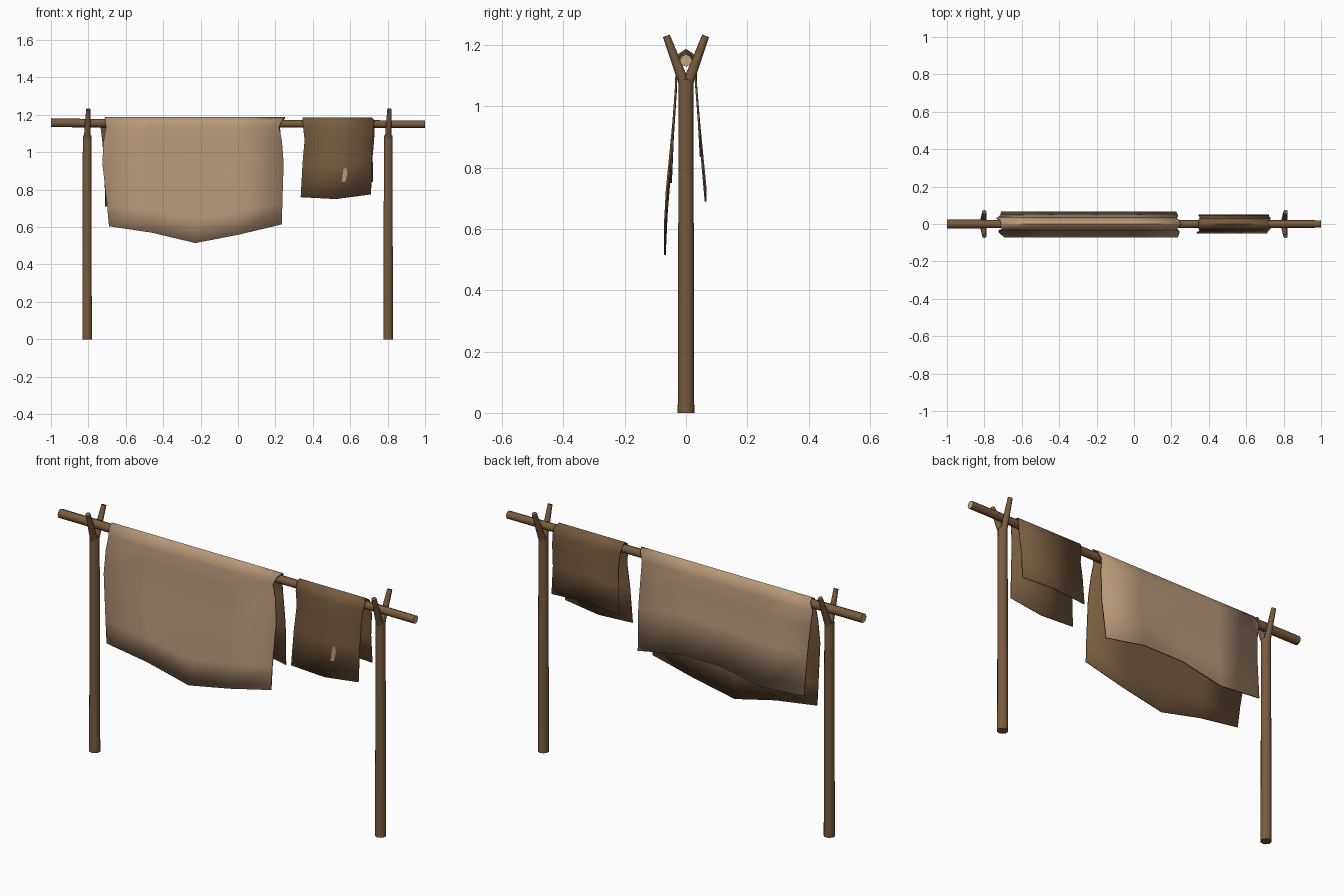
import bpy
import bmesh
from math import radians
from mathutils import Vector

if "Cube" in bpy.data.objects:
    bpy.data.objects.remove(bpy.data.objects["Cube"])


def material(name, rgb):
    m = bpy.data.materials.new(name)
    m.use_nodes = True
    m.diffuse_color = (*rgb, 1)
    bsdf = m.node_tree.nodes["Principled BSDF"]
    bsdf.inputs["Base Color"].default_value = (*rgb, 1)
    bsdf.inputs["Roughness"].default_value = 0.9
    return m


WOOD = material("brown wood", (0.19, 0.105, 0.047))
CUT = material("pale cut wood", (0.55, 0.37, 0.22))
TAN = material("tan hide", (0.47, 0.31, 0.185))
DARK = material("dark brown hide", (0.18, 0.105, 0.048))


def finish(name, bm, mats):
    mesh = bpy.data.meshes.new(name)
    bm.to_mesh(mesh)
    bm.free()
    for m in mats:
        mesh.materials.append(m)
    ob = bpy.data.objects.new(name, mesh)
    bpy.context.collection.objects.link(ob)
    bpy.ops.object.select_all(action="DESELECT")
    ob.select_set(True)
    bpy.context.view_layer.objects.active = ob
    bpy.ops.object.shade_smooth_by_angle(angle=radians(50))
    return ob


def pole(name, a, b, r1, r2, end=WOOD, sides=8):
    """Tapered round stick from point a to point b."""
    a, b = Vector(a), Vector(b)
    bm = bmesh.new()
    bmesh.ops.create_cone(bm, cap_ends=True, segments=sides,
                          radius1=r1, radius2=r2, depth=(b - a).length)
    for f in bm.faces:
        f.material_index = int(len(f.verts) > 4)
    turn = (b - a).to_track_quat("Z", "Y").to_matrix().to_4x4()
    turn.translation = (a + b) / 2
    bm.transform(turn)
    return finish(name, bm, [WOOD, end])


def hide(name, rows, front_hem, back_hem, outer, inner):
    """Cloth folded over the bar; rows are (y, drop or height, left x, right x)."""
    bm = bmesh.new()
    cols = len(front_hem)
    grid = []
    for y, level, x0, x1 in rows:
        line = []
        for c in range(cols):
            hem = (front_hem if y < 0 else back_hem)[c]
            # Levels up to 1 are a share of the drop, larger ones are heights
            z = level if level > 1 else FOLD + (hem - FOLD) * level
            x = x0 + (x1 - x0) * c / (cols - 1)
            line.append(bm.verts.new((x, y, z)))
        grid.append(line)
    for low, high in zip(grid, grid[1:]):
        for c in range(cols - 1):
            bm.faces.new((low[c], low[c + 1], high[c + 1], high[c]))
    ob = finish(name, bm, [outer, inner])
    mod = ob.modifiers.new("thickness", "SOLIDIFY")
    mod.thickness = 0.006
    mod.offset = -1
    mod.material_offset = 1
    mod.material_offset_rim = 1
    return ob


FOLD = 1.12

# Forked posts
for side, x in (("right", -0.807), ("left", 0.803)):
    pole(side + "_post", (x, 0, 0), (x, 0, 1.09), 0.027, 0.024, sides=10)
    for end, s in (("front", -1), ("back", 1)):
        pole(f"{side}_{end}_fork", (x, s * 0.004, 1.07),
             (x + 0.007, s * 0.064, 1.23), 0.018, 0.012)

# Cross bar
pole("cross_bar", (-1, 0, 1.157), (1, 0, 1.15), 0.023, 0.02, CUT)

# Large hide, pale outside and dark inside
hide("large_hide", [
    (-0.072, 1.0, -0.69, 0.235), (-0.066, 0.78, -0.7, 0.237),
    (-0.045, 0.35, -0.725, 0.244), (-0.036, 0.12, -0.72, 0.235),
    (-0.034, 1.135, -0.705, 0.22), (-0.024, 1.172, -0.71, 0.235),
    (0, 1.188, -0.71, 0.252),
    (0.024, 1.172, -0.715, 0.24), (0.034, 1.135, -0.735, 0.225),
    (0.037, 0.16, -0.725, 0.23), (0.048, 0.5, -0.715, 0.235),
    (0.067, 1.0, -0.71, 0.225)],
    [0.605, 0.57, 0.515, 0.56, 0.615],
    [0.71, 0.69, 0.735, 0.735, 0.69], TAN, DARK)

# Small hide, dark on both sides
hide("small_hide", [
    (-0.052, 1.0, 0.335, 0.712), (-0.044, 0.5, 0.345, 0.714),
    (-0.036, 0.15, 0.356, 0.718),
    (-0.033, 1.135, 0.348, 0.724), (-0.023, 1.17, 0.345, 0.73),
    (0, 1.186, 0.345, 0.715),
    (0.023, 1.17, 0.345, 0.725), (0.033, 1.135, 0.35, 0.73),
    (0.036, 0.2, 0.356, 0.728), (0.043, 0.5, 0.35, 0.72),
    (0.051, 1.0, 0.345, 0.722)],
    [0.76, 0.75, 0.775], [0.835, 0.85, 0.84], DARK, DARK)

# Pale worn spot on the small hide
bm = bmesh.new()
spot = [(0.555, 0.84), (0.575, 0.845), (0.585, 0.89), (0.578, 0.92), (0.563, 0.91)]
bm.faces.new([bm.verts.new((x, -0.0475 - (0.9 - z) * 0.04, z)) for x, z in spot])
finish("worn_spot", bm, [TAN])
